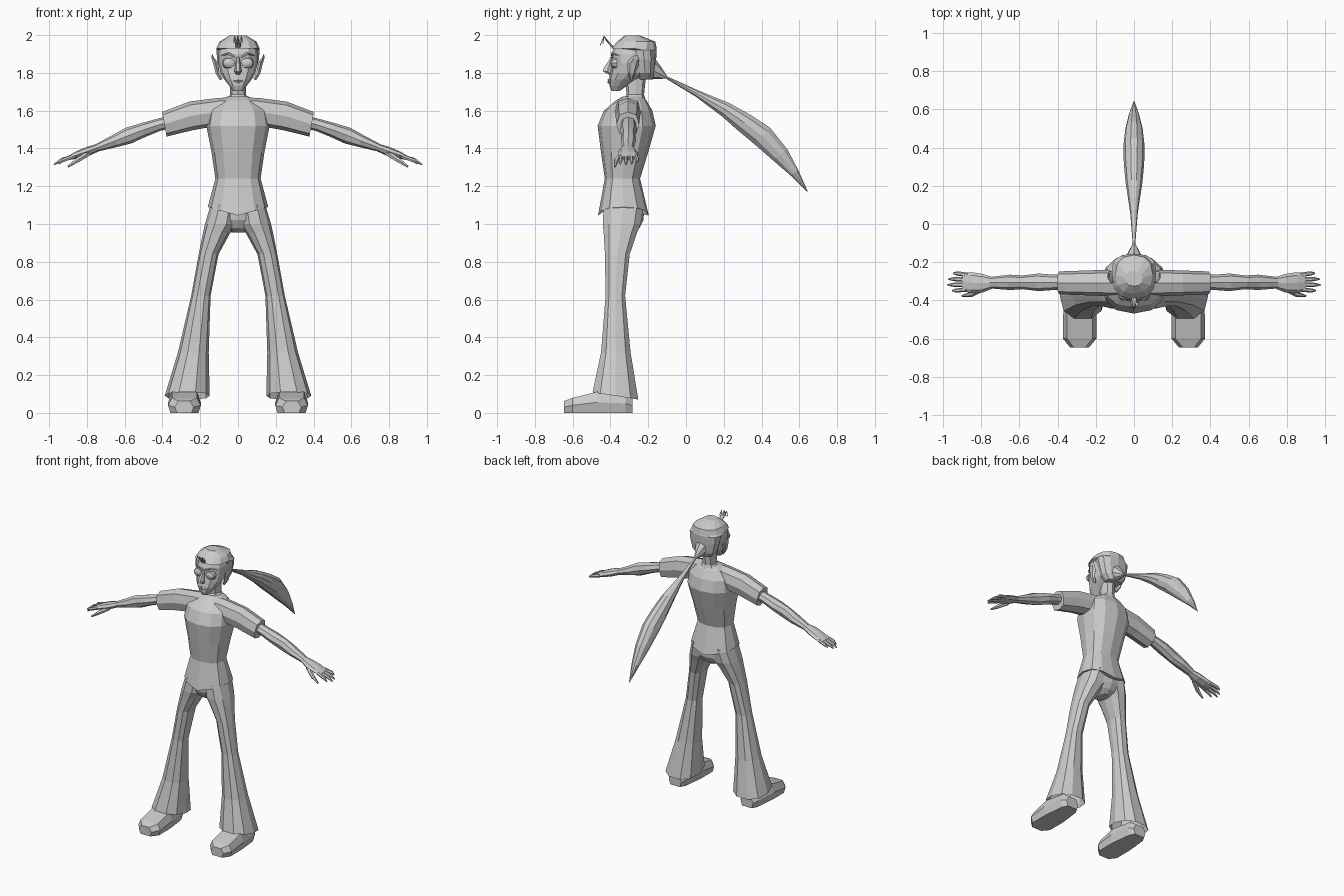
import bpy, math
from mathutils import Vector as V


def ring(c, u, v, n, p=1.0, phase=0.0):
    """Closed (super)elliptic section around c spanned by u and v."""
    out = []
    for i in range(n):
        a = phase + 2 * math.pi * i / n
        ca, sa = math.cos(a), math.sin(a)
        ca = math.copysign(abs(ca) ** p, ca)
        sa = math.copysign(abs(sa) ** p, sa)
        out.append(V(c) + V(u) * ca + V(v) * sa)
    return out


def hsec(z, x0, x1, yf, yb, n=12, p=0.85):
    """Horizontal section from its extents."""
    return ring(((x0 + x1) / 2, (yf + yb) / 2, z), ((x1 - x0) / 2, 0, 0),
                (0, (yb - yf) / 2, 0), n, p)


def loft(name, rings, mirror=False, caps=(True, True)):
    n = len(rings[0])
    verts = [p for r in rings for p in r]
    faces = []
    for k in range(len(rings) - 1):
        for i in range(n):
            j = (i + 1) % n
            faces.append((k * n + i, k * n + j, k * n + n + j, k * n + n + i))
    if caps[0]:
        faces.append(tuple(reversed(range(n))))
    if caps[1]:
        faces.append(tuple(range((len(rings) - 1) * n, len(rings) * n)))
    me = bpy.data.meshes.new(name)
    me.from_pydata(verts, [], faces)
    import bmesh
    bm = bmesh.new()
    bm.from_mesh(me)
    bmesh.ops.recalc_face_normals(bm, faces=bm.faces)
    bm.to_mesh(me)
    bm.free()
    ob = bpy.data.objects.new(name, me)
    bpy.context.collection.objects.link(ob)
    if mirror:
        ob.modifiers.new("mirror", 'MIRROR').use_mirror_merge = False
    return ob


def tube(name, path, ref, n=8, mirror=False):
    """Path of (x, y, z, radius along ref, other radius)."""
    pts = [V(q[:3]) for q in path]
    rings = []
    for i, q in enumerate(path):
        t = (pts[min(i + 1, len(pts) - 1)] - pts[max(i - 1, 0)]).normalized()
        side = t.cross(V(ref)).normalized()
        rings.append(ring(pts[i], side.cross(t) * q[3], side * q[4], n))
    return loft(name, rings, mirror)


X, Y = (1, 0, 0), (0, 1, 0)

# Shirt body, hem raised at the sides
body = []
for z, w, yf, yb in [(1.045, .16, -.466, -.197), (1.24, .12, -.43, -.243),
                     (1.38, .14, -.45, -.20), (1.52, .168, -.468, -.16),
                     (1.60, .155, -.435, -.178), (1.655, .10, -.37, -.21),
                     (1.675, .055, -.335, -.228)]:
    body.append(hsec(z, -w, w, yf, yb))
for p in body[0]:
    p.z += .045 * abs(p.x) / .16
shirt = loft("shirt", body)

# Sleeves run through the shoulders and are fused to the shirt
half = [(.0, 1.60, .075, .07), (.10, 1.595, .07, .073), (.25, 1.572, .065, .076),
        (.39, 1.528, .06, .065)]
prof = [(-a, b, c, d) for a, b, c, d in half[:0:-1]] + half
sleeves = loft("sleeve_helper", [
    ring((x, -.308, z), (0, ry, 0), (x * .03, 0, rz), 8, .8) for x, z, ry, rz in prof])
sleeves.hide_render = True
sleeves.hide_viewport = False
sleeves.display_type = 'WIRE'
union = shirt.modifiers.new("sleeves", 'BOOLEAN')
union.operation = 'UNION'
union.solver = 'EXACT'
union.object = sleeves

# Arms
tube("arm", [(.34, -.305, 1.545, .04, .035), (.42, -.305, 1.525, .04, .033),
             (.50, -.305, 1.498, .046, .038), (.58, -.305, 1.468, .036, .044),
             (.65, -.305, 1.44, .04, .034), (.75, -.307, 1.402, .03, .02)],
     Y, 8, True)

# Hands: palm, four fingers, thumb
tube("palm", [(.74, -.307, 1.405, .03, .02), (.79, -.31, 1.387, .048, .024),
              (.85, -.306, 1.366, .054, .02), (.895, -.304, 1.35, .048, .011)],
     Y, 8, True)
for y0, y1, xe, ze in [(-.266, -.258, .945, 1.33), (-.291, -.288, .97, 1.318),
                       (-.317, -.318, .975, 1.314), (-.342, -.348, .95, 1.318)]:
    tube("finger", [(.87, y0, 1.358, .012, .012),
                    ((.87 + xe) / 2 + .02, y1, (1.358 + ze) / 2 - .002, .011, .011),
                    (xe, y1, ze, .004, .004)], Y, 6, True)
tube("thumb", [(.79, -.335, 1.375, .016, .016), (.85, -.368, 1.338, .014, .014),
               (.90, -.376, 1.303, .005, .006)], Y, 6, True)

# Trousers: flared legs and pelvis
legs = []
for z, xi, xo, yf, yb in [(1.10, .0, .145, -.44, -.22), (1.0, .008, .175, -.445, -.235),
                          (.955, .04, .185, -.44, -.255), (.84, .103, .208, -.432, -.295),
                          (.62, .145, .248, -.428, -.32), (.32, .155, .318, -.453, -.29),
                          (.09, .15, .388, -.50, -.247)]:
    legs.append(hsec(z, xi, xo, yf, yb, 10))
for p in legs[-1]:
    p.z += -.08 * (p.y + .373) * 2
loft("trouser_leg", legs, True, (True, False))
loft("pelvis", [hsec(z, -w, w, yf, yb) for z, w, yf, yb in
                [(1.10, .14, -.44, -.22), (1.02, .13, -.43, -.225),
                 (.98, .075, -.41, -.245), (.955, .035, -.37, -.28)]])

# Shoes, lofted from heel to toe
shoe = []
for y, xi, xo, h in [(-.283, .235, .335, .075), (-.32, .215, .355, .10),
                     (-.47, .197, .37, .112), (-.60, .197, .37, .08),
                     (-.645, .235, .335, .062)]:
    shoe.append([V(q) for q in [
        (xi + .012, y, 0), (xo - .012, y, 0), (xo, y, .5 * h),
        (xo - .02, y, h), (xi + .02, y, h), (xi, y, .5 * h)]])
loft("shoe", shoe, True)

# Neck and head
loft("neck", [hsec(z, -w, w, yf, yb, 8) for z, w, yf, yb in
              [(1.64, .085, -.35, -.21), (1.685, .042, -.315, -.222),
               (1.80, .042, -.325, -.21)]])
loft("head", [hsec(z, -w, w, yf, yb) for z, w, yf, yb in
              [(1.705, .025, -.395, -.35), (1.73, .045, -.405, -.315),
               (1.765, .072, -.408, -.26), (1.80, .092, -.402, -.20),
               (1.85, .104, -.393, -.175), (1.90, .105, -.395, -.17),
               (1.95, .095, -.375, -.18)]])

# Hair cap with a fringe step
loft("hair", [hsec(z, -w, w, yf, yb, 12) for z, w, yf, yb in
              [(1.765, .055, -.25, -.175), (1.80, .09, -.27, -.165),
               (1.87, .11, -.285, -.158), (1.92, .115, -.30, -.155),
               (1.93, .115, -.395, -.155), (1.965, .098, -.365, -.162),
               (1.998, .045, -.325, -.245)]])

# Facial features
loft("nose", [hsec(z, -w, w, yf, -.385, 6, 1) for z, w, yf in
              [(1.885, .008, -.398), (1.825, .017, -.44), (1.808, .019, -.444),
               (1.792, .012, -.412)]])
tube("eye", [(.047, -.365, 1.852, .036, .036), (.047, -.39, 1.852, .032, .026),
             (.046, -.398, 1.852, .014, .01)], X, 10, True)
tube("eyebrow", [(.015, -.392, 1.883, .004, .005), (.05, -.392, 1.903, .006, .007),
                 (.085, -.36, 1.893, .003, .003)], Y, 5, True)
for z, r in [(1.762, .007), (1.751, .008)]:
    tube("lip", [(-.03, -.398, 1.757, .002, .002), (0, -.41, z, .006, r),
                 (.03, -.398, 1.757, .002, .002)], Y, 6)
tube("ear", [(.088, -.29, 1.765, .006, .01), (.108, -.288, 1.80, .02, .012),
             (.118, -.28, 1.85, .032, .014), (.132, -.268, 1.875, .022, .008),
             (.136, -.26, 1.895, .004, .003)], Y, 6, True)

# Hair tuft above the forehead
for dx, tip in [(.0, (-.455, 1.945)), (.018, (-.405, 1.96)), (-.018, (-.44, 1.955))]:
    tube("hair_tuft", [(dx * .3, -.385, 1.935, .008, .006),
                       (dx * .6, -.415, 1.965, .007, .005),
                       (dx, -.434, 1.993, .005, .003),
                       (dx * 1.3, tip[0], tip[1], .002, .002)], X, 5)

# Ponytail with its gathered base
tube("ponytail_base", [(0, -.185, 1.82, .05, .055), (0, -.15, 1.80, .032, .038),
                       (0, -.105, 1.777, .008, .008)], X, 8)
tube("ponytail", [(0, -.115, 1.782, .006, .006), (0, .06, 1.69, .02, .019),
                  (0, .21, 1.605, .043, .042), (0, .31, 1.535, .053, .056),
                  (0, .405, 1.465, .056, .063), (0, .50, 1.365, .045, .05),
                  (0, .575, 1.27, .026, .026), (0, .643, 1.172, .002, .002)], X, 10)
